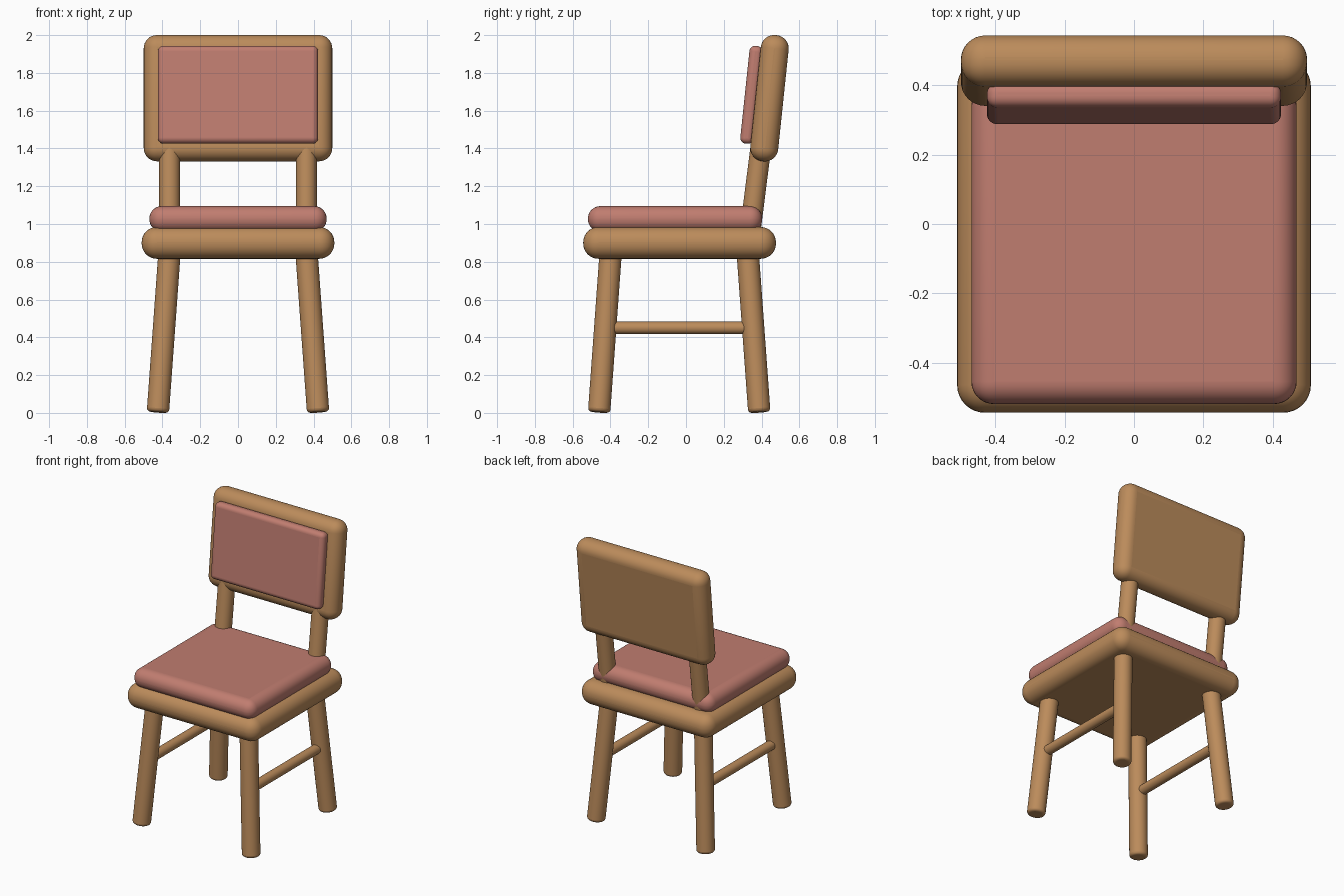
import bpy
from math import radians, sin, cos
from mathutils import Vector

if "Cube" in bpy.data.objects:
    bpy.data.objects.remove(bpy.data.objects["Cube"])


def material(name, color):
    m = bpy.data.materials.new(name)
    m.diffuse_color = (*color, 1)
    m.use_nodes = True
    m.node_tree.nodes["Principled BSDF"].inputs["Base Color"].default_value = m.diffuse_color
    return m


WOOD = material("wood", (0.50, 0.26, 0.105))
FABRIC = material("fabric", (0.53, 0.205, 0.162))


def finish(ob, name, mat, bevel, segments):
    ob.name = name
    ob.data.materials.append(mat)
    if bevel:
        b = ob.modifiers.new("rounding", 'BEVEL')
        b.width = bevel
        b.segments = segments
        b.limit_method = 'ANGLE'
        b.angle_limit = radians(40)
    bpy.ops.object.shade_smooth_by_angle(angle=radians(35))
    return ob


def padded_box(name, size, loc, mat, bevel, tilt=0):
    bpy.ops.mesh.primitive_cube_add(size=1)
    ob = bpy.context.object
    ob.scale = size
    bpy.ops.object.transform_apply(location=False, rotation=False, scale=True)
    ob.location = loc
    ob.rotation_euler.x = -tilt
    return finish(ob, name, mat, bevel, 8)


def rod(name, start, end, radius, bevel=0):
    a, b = Vector(start), Vector(end)
    bpy.ops.mesh.primitive_cylinder_add(vertices=32, radius=radius,
                                        depth=(b - a).length, location=(a + b) / 2)
    ob = bpy.context.object
    ob.rotation_euler = (b - a).to_track_quat('Z', 'Y').to_euler()
    return finish(ob, name, WOOD, bevel, 4)


# Seat and cushion
padded_box("seat", (1.02, 1.02, 0.168), (0, -0.034, 0.9), WOOD, 0.08)
padded_box("seat_cushion", (0.938, 0.922, 0.135), (0, -0.058, 1.027), FABRIC, 0.065)

# Backrest and its pad, leaning backwards
TILT = radians(6)
centre = Vector((0, 0.442, 1.666))
forward = Vector((0, -cos(TILT), sin(TILT)))
padded_box("backrest", (0.998, 0.148, 0.671), centre, WOOD, 0.07, TILT)
padded_box("backrest_pad", (0.848, 0.07, 0.52), centre + forward * 0.096 + Vector((0, 0, 0.008)),
           FABRIC, 0.03, TILT)

# Posts, splayed legs and side stretchers
for s, side in ((-1, "left"), (1, "right")):
    rod(f"back_post_{side}", (0.362 * s, 0.332, 0.90), (0.362 * s, 0.408, 1.50), 0.055)
    rod(f"front_leg_{side}", (0.424 * s, -0.460, 0.004), (0.359 * s, -0.395, 0.90), 0.059, 0.018)
    rod(f"rear_leg_{side}", (0.424 * s, 0.388, 0.004), (0.359 * s, 0.323, 0.90), 0.059, 0.018)
    rod(f"side_stretcher_{side}", (0.392 * s, -0.425, 0.45), (0.392 * s, 0.353, 0.45), 0.033)
